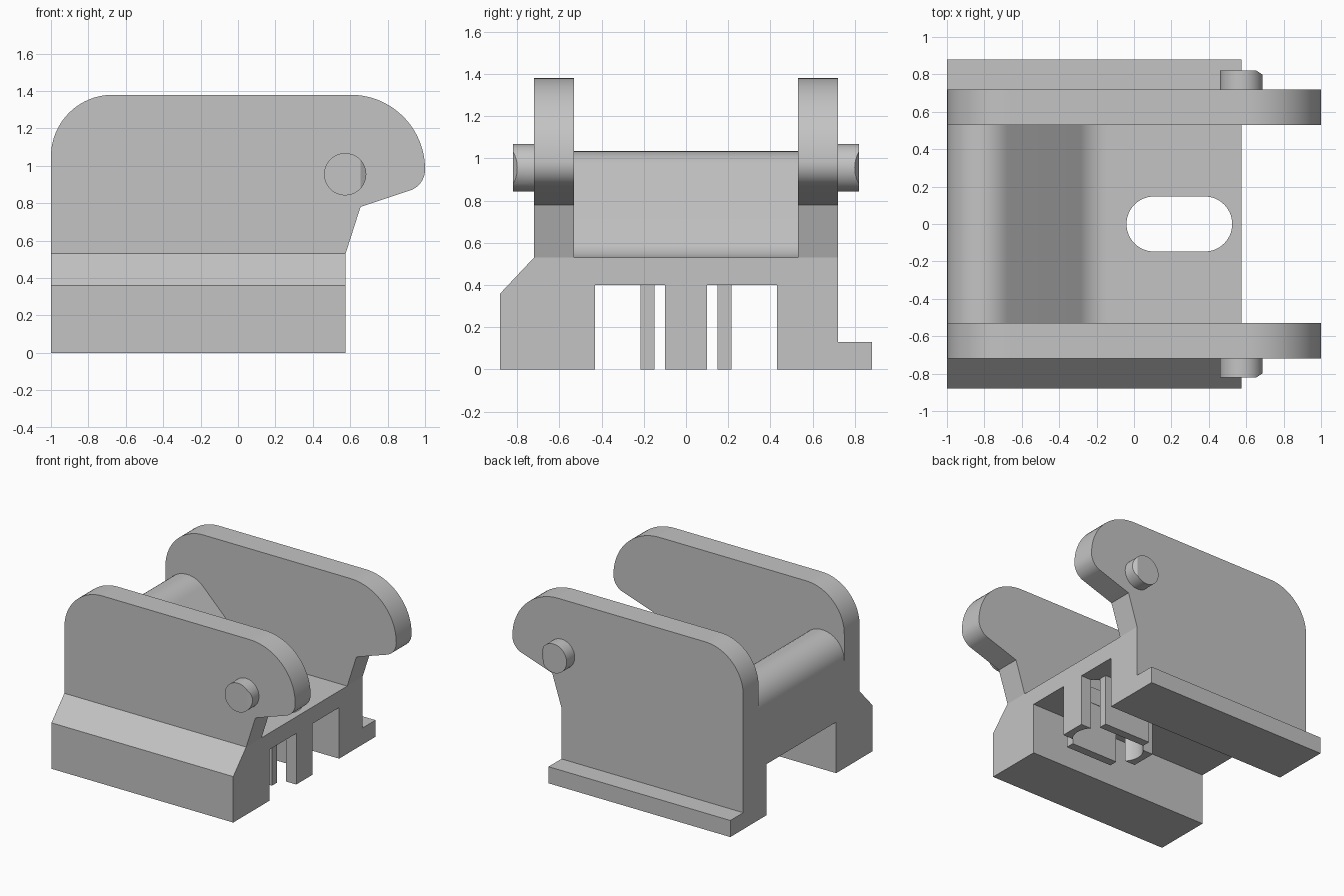
import bpy, bmesh, math
from mathutils import Vector

old = bpy.data.objects.get("Cube")
if old:
    bpy.data.objects.remove(old, do_unlink=True)

grey = bpy.data.materials.new("plain grey")
grey.use_nodes = True
COLOR = (0.55, 0.55, 0.55, 1)
grey.diffuse_color = COLOR
grey.node_tree.nodes["Principled BSDF"].inputs["Base Color"].default_value = COLOR


def rounded(corners, steps=14):
    """Turn (u, v, radius) corners into an outline with filleted corners."""
    out = []
    for i, (u, v, r) in enumerate(corners):
        p = Vector((u, v))
        if r == 0:
            out.append((u, v))
            continue
        before = (Vector(corners[i - 1][:2]) - p).normalized()
        after = (Vector(corners[(i + 1) % len(corners)][:2]) - p).normalized()
        half = before.angle(after) / 2
        center = p + (before + after).normalized() * r / math.sin(half)
        s = p + before * r / math.tan(half) - center
        e = p + after * r / math.tan(half) - center
        start = math.atan2(s.y, s.x)
        sweep = math.atan2(e.y, e.x) - start
        sweep = (sweep + math.pi) % (2 * math.pi) - math.pi
        for k in range(steps + 1):
            a = start + sweep * k / steps
            out.append((center.x + r * math.cos(a), center.y + r * math.sin(a)))
    return out


def finish(name, bm):
    bmesh.ops.recalc_face_normals(bm, faces=bm.faces)
    mesh = bpy.data.meshes.new(name)
    bm.to_mesh(mesh)
    bm.free()
    mesh.materials.append(grey)
    obj = bpy.data.objects.new(name, mesh)
    bpy.context.collection.objects.link(obj)
    return obj


def prism_mesh(outline, axis, a, b):
    """Extrude an outline along an axis from a to b."""
    place = {"x": lambda u, v, t: (t, u, v),
             "y": lambda u, v, t: (u, t, v),
             "z": lambda u, v, t: (u, v, t)}[axis]
    bm = bmesh.new()
    near = [bm.verts.new(place(u, v, a)) for u, v in outline]
    far = [bm.verts.new(place(u, v, b)) for u, v in outline]
    bm.faces.new(near)
    bm.faces.new(far)
    n = len(outline)
    for i in range(n):
        j = (i + 1) % n
        bm.faces.new((near[i], near[j], far[j], far[i]))
    return bm


def prism(name, outline, axis, a, b):
    return finish(name, prism_mesh(outline, axis, a, b))


def block(name, x0, x1, y0, y1, z0, z1):
    return prism(name, [(x0, y0), (x1, y0), (x1, y1), (x0, y1)], "z", z0, z1)


def cut(obj, cutter):
    mod = obj.modifiers.new("slot", "BOOLEAN")
    mod.operation = "DIFFERENCE"
    mod.solver = "EXACT"
    mod.object = cutter
    bpy.context.view_layer.objects.active = obj
    bpy.ops.object.modifier_apply(modifier=mod.name)


parts = []
X0, X1 = -1, 0.575

# Base with sloped front shoulder, rear foot and underside channel
base = prism("base", [(-0.88, 0), (-0.88, 0.36), (-0.72, 0.53), (0.72, 0.53),
                      (0.72, 0.13), (0.88, 0.13), (0.88, 0), (0.43, 0),
                      (0.43, 0.4), (-0.43, 0.4), (-0.43, 0)], "x", X0, X1)

# Tongues at both ends of the slot
front_tongue = block("end_tongue", 0.46, X1, -0.1, 0.1, 0, 0.4)
inner_tongue = block("inner_tongue", -0.09, 0.025, -0.1, 0.1, 0, 0.4)

# Rounded slot through the base and the tongue faces
slot = prism("slot_cutter", rounded([(-0.04, -0.147, 0.1469), (0.525, -0.147, 0.1469),
                                     (0.525, 0.147, 0.1469), (-0.04, 0.147, 0.1469)]),
             "z", -0.2, 0.8)
slot.hide_render = True
for obj in (base, front_tongue, inner_tongue):
    cut(obj, slot)
    parts.append(obj)
bpy.data.objects.remove(slot, do_unlink=True)

# Crossbar hump between the cheeks
parts.append(prism("crossbar", rounded([(-1, 0.53, 0), (-1, 1.303, 0.19), (-0.227, 0.53, 0.2),
                                        (-0.144, 0.53, 0), (-0.144, 0.5, 0), (-1, 0.5, 0)]),
                   "y", -0.53, 0.53))

cheek = rounded([(X0, 0.53, 0), (X0, 1.38, 0.33), (1, 1.38, 0.398), (1, 0.895, 0.118),
                 (0.655, 0.78, 0), (X1, 0.53, 0)], 20)
circle = [(0.573 + 0.113 * math.cos(k * math.tau / 48),
           0.955 + 0.113 * math.sin(k * math.tau / 48)) for k in range(48)]

for side, label in ((-1, "front"), (1, "back")):
    # Tall cheek plate
    parts.append(prism(label + "_cheek", cheek, "y", side * 0.53, side * 0.72))

    # Hinge pin with a bevelled tip
    bm = prism_mesh(circle, "y", side * 0.7, side * 0.82)
    result = bmesh.ops.bisect_plane(bm, geom=bm.verts[:] + bm.edges[:] + bm.faces[:],
                                    plane_co=(0.655, side * 0.82, 0),
                                    plane_no=(0.02, side * 0.03, 0), clear_outer=True)
    rim = [e for e in result["geom_cut"] if isinstance(e, bmesh.types.BMEdge)]
    bmesh.ops.holes_fill(bm, edges=[e for e in rim if e.is_boundary], sides=0)
    parts.append(finish(label + "_pin", bm))

    # Guide wall beside the slot
    parts.append(block(label + "_guide", 0.04, 0.445, side * 0.15, side * 0.215, 0, 0.4))

# Smooth curved faces, keep edges sharp
bpy.ops.object.select_all(action="DESELECT")
for obj in parts:
    obj.select_set(True)
bpy.context.view_layer.objects.active = parts[0]
bpy.ops.object.shade_smooth_by_angle(angle=math.radians(20))
